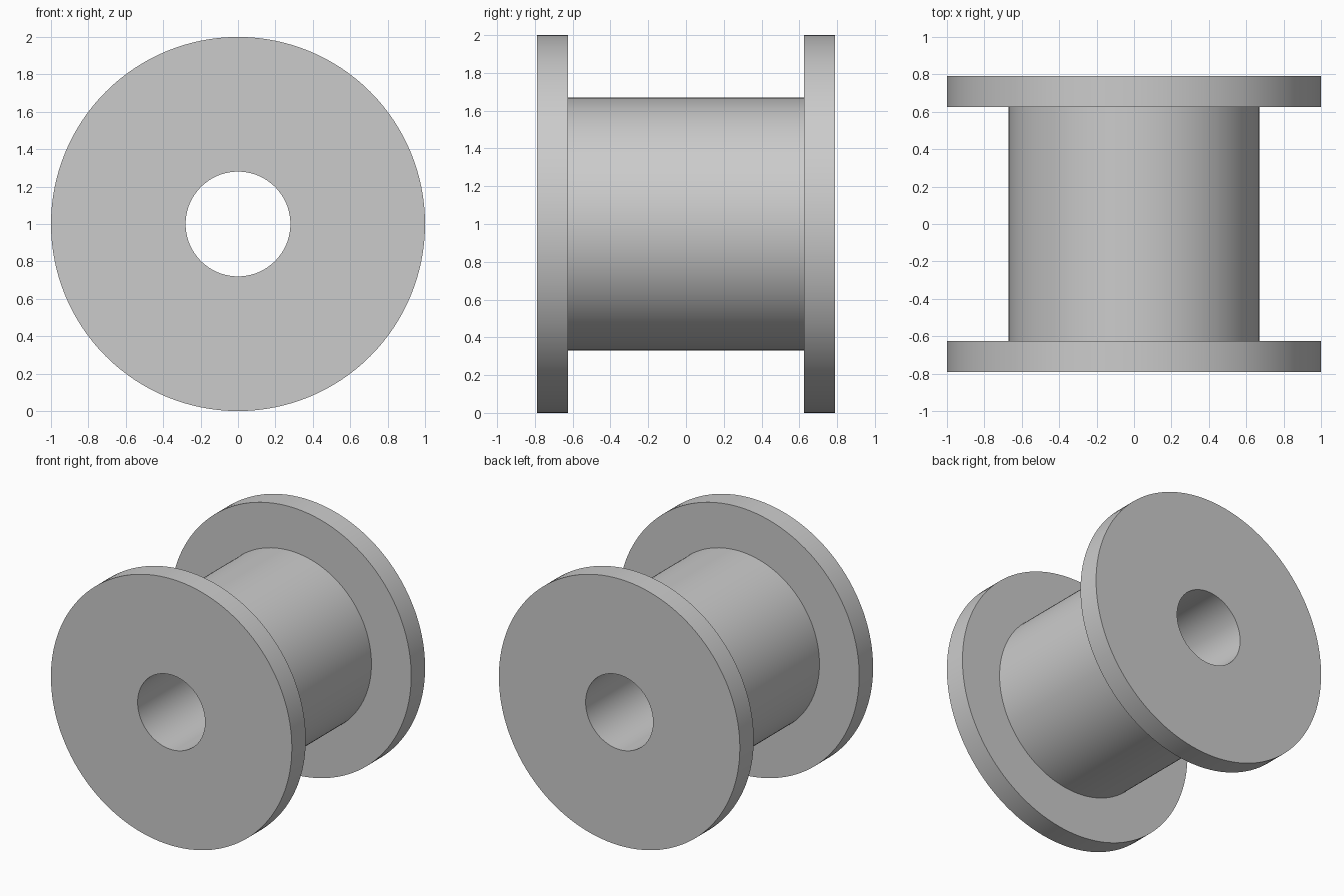
import bpy
import bmesh
import math
from mathutils import Matrix, Vector

cube = bpy.data.objects.get("Cube")
if cube:
    bpy.data.objects.remove(cube, do_unlink=True)

SEGMENTS = 128
FLANGE_R, BARREL_R, BORE_R = 1.0, 0.67, 0.28
OUTER_Y, INNER_Y = 0.79, 0.625

# Plain grey material
grey = bpy.data.materials.new("plain grey")
grey.use_nodes = True
colour = (0.6, 0.6, 0.6, 1)
grey.diffuse_color = colour
grey.node_tree.nodes["Principled BSDF"].inputs["Base Color"].default_value = colour

# Closed half-section of the spool: (radius, position along the axle)
front_half = [(BORE_R, -OUTER_Y), (FLANGE_R, -OUTER_Y),
              (FLANGE_R, -INNER_Y), (BARREL_R, -INNER_Y)]
section = front_half + [(r, -y) for r, y in reversed(front_half)]

# Turn the section around the axle, which runs front to back
bm = bmesh.new()
rings = []
for i in range(SEGMENTS):
    turn = Matrix.Rotation(math.tau * i / SEGMENTS, 3, 'Y')
    rings.append([bm.verts.new(turn @ Vector((r, y, 0)) + Vector((0, 0, FLANGE_R)))
                  for r, y in section])
for i, ring in enumerate(rings):
    following = rings[(i + 1) % SEGMENTS]
    for j in range(len(section)):
        k = (j + 1) % len(section)
        bm.faces.new((ring[j], ring[k], following[k], following[j]))
bmesh.ops.recalc_face_normals(bm, faces=bm.faces)

mesh = bpy.data.meshes.new("flanged_spool")
bm.to_mesh(mesh)
bm.free()
mesh.materials.append(grey)
spool = bpy.data.objects.new("flanged_spool", mesh)
bpy.context.collection.objects.link(spool)

# Smooth round walls with crisp rims
bpy.ops.object.select_all(action='DESELECT')
spool.select_set(True)
bpy.context.view_layer.objects.active = spool
bpy.ops.object.shade_smooth_by_angle(angle=math.radians(30))
